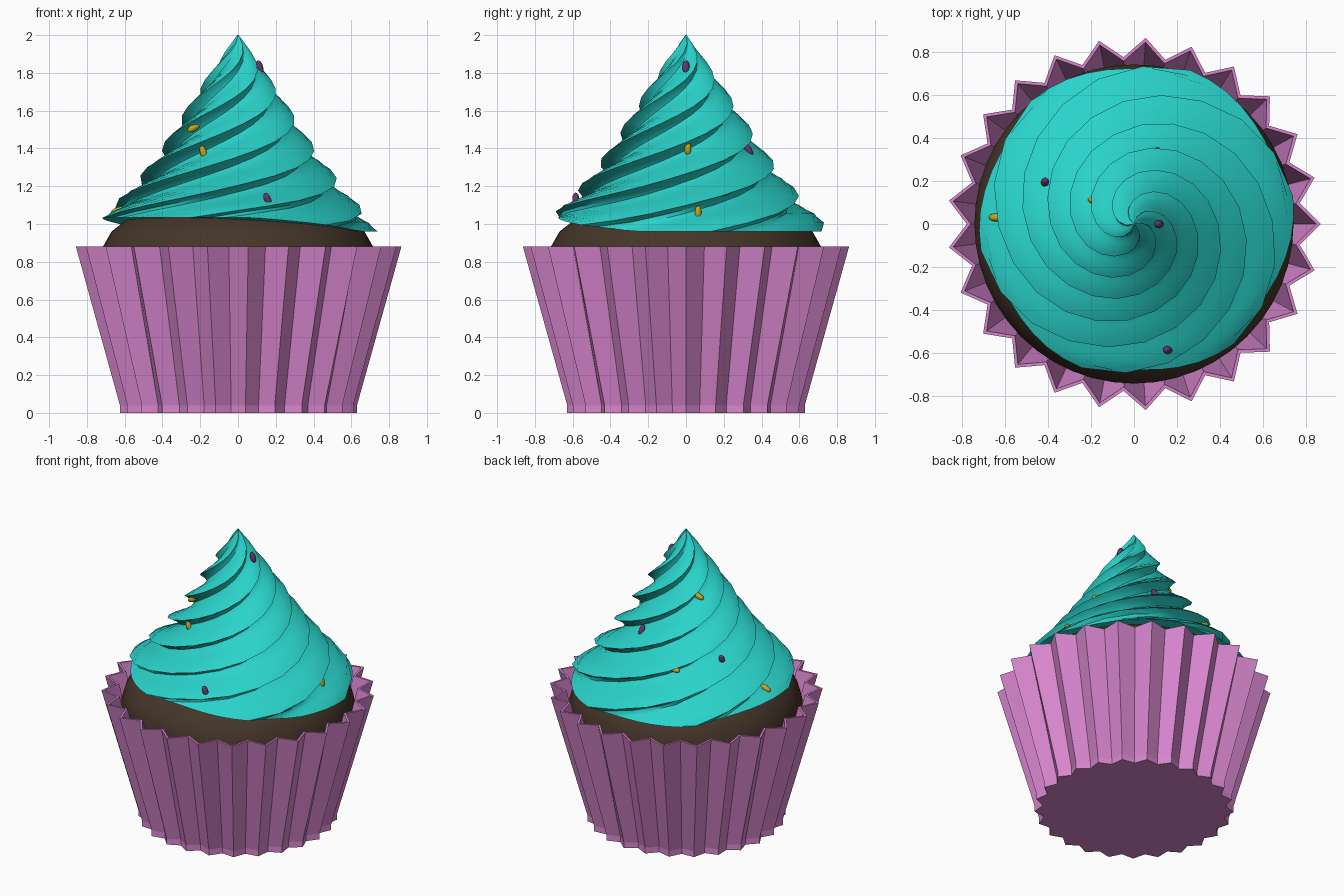
import bpy, math
from mathutils import Vector
from mathutils.bvhtree import BVHTree

if "Cube" in bpy.data.objects:
    bpy.data.objects.remove(bpy.data.objects["Cube"])

TAU = math.tau


def material(name, rgb):
    m = bpy.data.materials.new(name)
    m.diffuse_color = (*rgb, 1)
    m.use_nodes = True
    m.node_tree.nodes["Principled BSDF"].inputs["Base Color"].default_value = m.diffuse_color
    return m


def build(name, verts, faces, mat, smooth=None):
    me = bpy.data.meshes.new(name)
    me.from_pydata(verts, [], faces)
    me.materials.append(mat)
    ob = bpy.data.objects.new(name, me)
    bpy.context.collection.objects.link(ob)
    if smooth:
        bpy.ops.object.select_all(action='DESELECT')
        ob.select_set(True)
        bpy.context.view_layer.objects.active = ob
        bpy.ops.object.shade_smooth_by_angle(angle=math.radians(smooth))
    return ob


def skin(rings):
    """Join closed rings of points, listed from first to last, and cap both ends."""
    n = len(rings[0])
    verts = [p for r in rings for p in r]
    faces = [(i * n + j, i * n + (j + 1) % n, (i + 1) * n + (j + 1) % n, (i + 1) * n + j)
             for i in range(len(rings) - 1) for j in range(n)]
    faces.append(tuple(reversed(range(n))))
    faces.append(tuple(range(len(verts) - n, len(verts))))
    return verts, faces


def lerp_table(table, x):
    for (x0, y0), (x1, y1) in zip(table, table[1:]):
        if x <= x1:
            return y0 + (y1 - y0) * max(0, x - x0) / (x1 - x0)
    return table[-1][1]


pink = material("wrapper_pink", (0.69, 0.24, 0.62))
brown = material("cake_brown", (0.06, 0.036, 0.022))
teal = material("frosting_teal", (0.022, 0.65, 0.59))
gold = material("sprinkle_gold", (0.55, 0.40, 0.01))
violet = material("sprinkle_violet", (0.13, 0.035, 0.17))

# Pleated paper wrapper with 25 folds
PLEATS = 25


def star(peak, notch, z):
    pts = []
    for k in range(PLEATS * 2):
        r, a = (notch if k % 2 else peak), k * TAU / (PLEATS * 2)
        pts.append((r * math.cos(a), r * math.sin(a), z))
    return pts


build("wrapper", *skin([star(0.63, 0.58, 0), star(0.63, 0.58, 0.04),
                        star(0.865, 0.775, 0.88), star(0.845, 0.757, 0.88),
                        star(0.61, 0.56, 0.05)]), pink)

# Domed cake body
cake = [(0.53, 0.06), (0.70, 0.66), (0.735, 0.74), (0.74, 0.79), (0.715, 0.88),
        (0.67, 0.96), (0.58, 1.03), (0.40, 1.08), (0.15, 1.10)]
build("cake", *skin([[(r * math.cos(j * TAU / 48), r * math.sin(j * TAU / 48), z)
                      for j in range(48)] for r, z in cake]), brown, 50)

# Swirled frosting: lobed cross-section twisted one turn up a cone
LOBES, SEGS, RINGS = 6, 8, 22
ridge = [(0.96, 0.735), (1.03, 0.70), (1.12, 0.62), (1.25, 0.52), (1.40, 0.41),
         (1.55, 0.315), (1.70, 0.22), (1.85, 0.115), (2.0, 0.004)]
depth = [(0.96, 0.05), (1.10, 0.15), (1.30, 0.21), (1.7, 0.26), (2.0, 0.28)]
dip = [(0, 0), (0.13, 0.7), (0.25, 1), (0.38, 0.97), (0.5, 0.78), (0.63, 0.53),
       (0.75, 0.3), (0.88, 0.12), (1, 0)]
rings = []
for i in range(RINGS + 1):
    s = i / RINGS
    z = 0.96 + 1.04 * s
    ring = []
    for j in range(LOBES * SEGS):
        u = (j % SEGS) / SEGS
        a = math.radians(70) + j * TAU / (LOBES * SEGS) + TAU * (z - 0.96)
        r = lerp_table(ridge, z) * (1 - lerp_table(depth, z) * lerp_table(dip, u))
        r += 0.025 * (1 - s) ** 3 * math.cos(a - math.radians(65))
        lift = 0.075 * min(1, max(0, math.cos(a - math.radians(230)) + 0.3))
        ring.append((r * math.cos(a), r * math.sin(a), z + lift * (1 - s) ** 5))
    rings.append(ring)
verts, faces = skin(rings)
build("frosting", verts, faces, teal, 40)
tree = BVHTree.FromPolygons([Vector(v) for v in verts], faces)

# Sprinkles laid on the frosting: x, y, z, long axis, colour
sprinkles = [
    (-0.63, 0.03, 1.07, (1, 0, 0.4), gold), (-0.24, 0.48, 1.24, (1, 0, 0.1), gold),
    (-0.19, 0.12, 1.62, (1, 0, 0.3), gold), (-0.20, -0.14, 1.51, (1, 0, 0.6), gold),
    (-0.19, -0.29, 1.38, (-0.3, 0, 1), gold), (0.34, 0.01, 1.40, (0, 0, 1), gold),
    (0.66, 0.07, 1.06, (0, 0, 1), gold), (0.07, 0.0, 1.83, (-0.3, 0, 1), violet),
    (0.13, 0.40, 1.39, (0, -0.5, 1), violet), (-0.45, 0.21, 1.27, (0, 0.4, 1), violet),
    (0.15, -0.56, 1.13, (-0.4, 0, 1), violet)]
for k, (x, y, z, axis, mat) in enumerate(sprinkles):
    out = Vector((x, y, 0)).normalized()
    hit = tree.ray_cast(out * 1.5 + Vector((0, 0, z)), -out)[0]
    pos = hit + out * 0.006 if hit else Vector((x, y, z))
    q = Vector(axis).to_track_quat('Z', 'Y')
    shape = [(0.006, -0.036), (0.014, -0.027), (0.018, -0.012), (0.018, 0.012),
             (0.014, 0.027), (0.006, 0.036)]
    loops = [[pos + q @ Vector((r * math.cos(j * TAU / 10), r * math.sin(j * TAU / 10), h))
              for j in range(10)] for r, h in shape]
    build(f"sprinkle_{k + 1}", *skin(loops), mat, 60)
